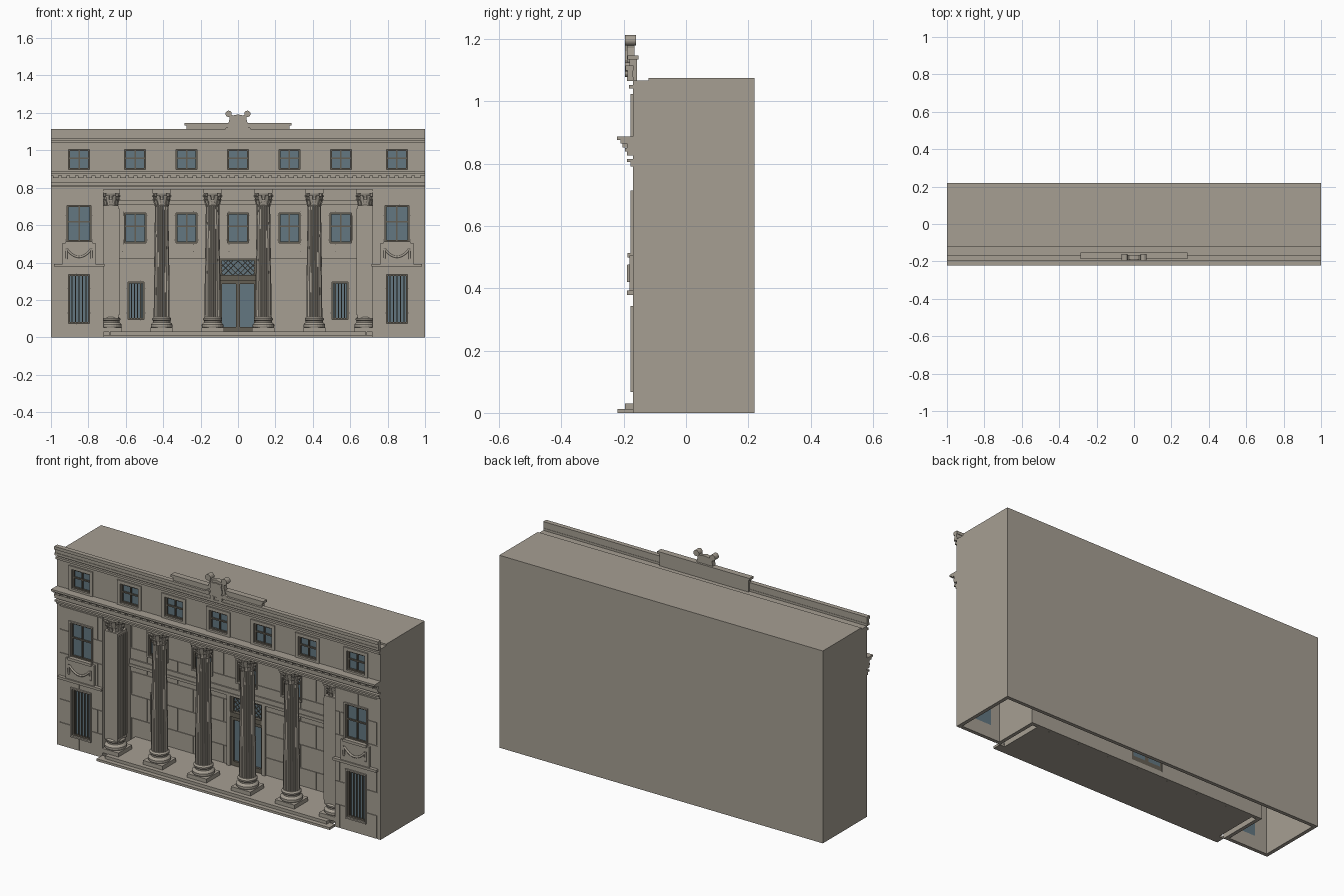
import bpy, bmesh, math
from mathutils import Matrix, Vector

if "Cube" in bpy.data.objects:
    bpy.data.objects.remove(bpy.data.objects["Cube"])


def material(name, rgb):
    m = bpy.data.materials.new(name)
    m.use_nodes = True
    m.diffuse_color = (*rgb, 1)
    m.node_tree.nodes["Principled BSDF"].inputs["Base Color"].default_value = (*rgb, 1)
    return m


STONE = material("warm stone", (0.38, 0.345, 0.29))
BRONZE = material("dark bronze", (0.13, 0.115, 0.09))
GLASS = material("slate glass", (0.125, 0.185, 0.22))


def finish(name, bm, mat):
    bmesh.ops.recalc_face_normals(bm, faces=bm.faces)
    me = bpy.data.meshes.new(name)
    bm.to_mesh(me)
    bm.free()
    me.materials.append(mat)
    ob = bpy.data.objects.new(name, me)
    bpy.context.scene.collection.objects.link(ob)
    return ob


def add_box(bm, x0, x1, y0, y1, z0, z1):
    mid = Vector(((x0 + x1) / 2, (y0 + y1) / 2, (z0 + z1) / 2))
    size = Matrix.Diagonal((x1 - x0, y1 - y0, z1 - z0, 1))
    bmesh.ops.create_cube(bm, size=1, matrix=Matrix.Translation(mid) @ size)


def boxes(name, items, mat=STONE):
    bm = bmesh.new()
    for b in items:
        add_box(bm, *b)
    return finish(name, bm, mat)


def carve(ob, *cutters):
    for c in cutters:
        c.hide_render = True
        mod = ob.modifiers.new("cut", 'BOOLEAN')
        mod.object, mod.operation, mod.solver = c, 'DIFFERENCE', 'EXACT'
    dg = bpy.context.evaluated_depsgraph_get()
    me = bpy.data.meshes.new_from_object(ob.evaluated_get(dg))
    ob.modifiers.clear()
    ob.data = me
    for c in cutters:
        bpy.data.objects.remove(c)


def lathe(bm, x, y, profile, n=24, groove=0.0):
    rings = []
    for r, z in profile:
        ring = []
        for i in range(n):
            a = 2 * math.pi * i / n
            q = r * (1 - groove) if i % 3 == 0 else r
            ring.append(bm.verts.new((x + q * math.cos(a), y + q * math.sin(a), z)))
        rings.append(ring)
    for lo, hi in zip(rings, rings[1:]):
        for i in range(n):
            j = (i + 1) % n
            bm.faces.new((lo[i], lo[j], hi[j], hi[i]))
    bm.faces.new(rings[0])
    bm.faces.new(rings[-1])


def prism(name, pts, y0, y1, mat=STONE):
    bm = bmesh.new()
    f = bm.faces.new([bm.verts.new((x, y0, z)) for x, z in pts])
    ext = bmesh.ops.extrude_face_region(bm, geom=[f])["geom"]
    bmesh.ops.translate(bm, vec=(0, y1 - y0, 0), verts=[v for v in ext if isinstance(v, bmesh.types.BMVert)])
    return finish(name, bm, mat)


def tube(name, paths, radius, mat):
    cu = bpy.data.curves.new(name, 'CURVE')
    cu.dimensions = '3D'
    cu.bevel_depth, cu.bevel_resolution = radius, 1
    for path in paths:
        sp = cu.splines.new('POLY')
        sp.points.add(len(path) - 1)
        for p, co in zip(sp.points, path):
            p.co = (*co, 1)
    cu.materials.append(mat)
    ob = bpy.data.objects.new(name, cu)
    bpy.context.scene.collection.objects.link(ob)


# Planes and window layout: x positions, half width, z range, bars, surround width
FRONT, BACK, INNER = -0.17, 0.22, 0.08
T, OPEN = 0.02, 0.72
attic_x = [-0.85, -0.55, -0.275, 0, 0.275, 0.55, 0.85]
LAYOUT = [
    ("attic_window", FRONT, attic_x, 0.056, 0.897, 1.005, 0, 0.018),
    ("wing_upper_window", FRONT, [-0.85, 0.85], 0.065, 0.513, 0.705, 0, 0.008),
    ("wing_lower_window", FRONT, [-0.85, 0.85], 0.056, 0.075, 0.335, 5, 0.008),
    ("portico_upper_window", INNER, attic_x[1:-1], 0.057, 0.505, 0.665, 0, 0.008),
    ("portico_lower_window", INNER, [-0.545, 0.545], 0.042, 0.095, 0.295, 4, 0.008),
]
holes = {FRONT: [(-OPEN, OPEN, -0.3, 0, -0.1, 0.79)], INNER: [(-0.1, 0.1, 0, 0.2, 0.03, 0.42)]}

# Windows: stone surround, bronze frame and bars, glass plate
for name, y, xs, w, z0, z1, bars, s in LAYOUT:
    surround, frame, glass = [], [], []
    for x in xs:
        a, b = x - w, x + w
        holes[y].append((a, b, y - 0.1, y + 0.1, z0, z1))
        for p, q, r, t in ((a - s, a, z0 - s, z1 + s), (b, b + s, z0 - s, z1 + s),
                           (a, b, z1, z1 + s), (a, b, z0 - s, z0)):
            surround.append((p, q, y - 0.008, y + 0.004, r, t))
        e = 0.008
        for p, q, r, t in ((a, a + e, z0, z1), (b - e, b, z0, z1),
                           (a, b, z1 - e, z1), (a, b, z0, z0 + e)):
            frame.append((p, q, y + 0.003, y + 0.018, r, t))
        if bars:
            for i in range(1, bars + 1):
                c = a + 2 * w * i / (bars + 1)
                frame.append((c - 0.003, c + 0.003, y + 0.002, y + 0.008, z0, z1))
        else:
            h = z0 + 0.55 * (z1 - z0)
            frame.append((x - 0.004, x + 0.004, y + 0.006, y + 0.017, z0, z1))
            frame.append((a, b, y + 0.006, y + 0.017, h - 0.004, h + 0.004))
        glass.append((a, b, y + 0.013, y + 0.019, z0, z1))
    boxes(name + "_surround", surround)
    boxes(name + "_frame", frame, BRONZE)
    boxes(name + "_glass", glass, GLASS)


# Front and portico walls with openings and ashlar joints
def ashlar(wall, y, half, step):
    g, rows = 0.002, [0.13 * i for i in range(7)]
    level = boxes("joint_cutter", [(-half, half, y - 0.05, y + 0.004, z - g, z + g) for z in rows[1:]])
    upright = []
    for i, z in enumerate(rows[:-1]):
        n = int(half / step) + 1
        for k in range(-n, n + 1):
            x = (k + 0.25 + 0.5 * (i % 2)) * step
            upright.append((x - g, x + g, y - 0.05, y + 0.004, z, z + 0.13))
    carve(wall, boxes("opening_cutter", holes[y]), level, boxes("upright_cutter", upright))


front_wall = boxes("front_wall", [(-1, 1, FRONT, FRONT + T, 0, 1.066)])
ashlar(front_wall, FRONT, 1.1, 0.23)
portico_wall = boxes("portico_wall", [(-OPEN - T, OPEN + T, INNER, INNER + T, 0, 0.81)])
ashlar(portico_wall, INNER, 0.8, 0.19)

# Open-bottomed shell
boxes("back_wall", [(-1, 1, BACK - T, BACK, 0, 1.075)])
boxes("side_walls", [(s - T * (s > 0), s + T * (s < 0), FRONT, BACK, 0, 1.066) for s in (-1, 1)])
boxes("roof", [(-1, 1, -0.12, BACK, 1.055, 1.075), (-1, 1, FRONT, -0.12, 1.045, 1.066)])
boxes("portico_ceiling", [(-OPEN - T, OPEN + T, FRONT + T, INNER + T, 0.79, 0.81)])
boxes("portico_returns", [(min(s * OPEN, s * (OPEN + T)), max(s * OPEN, s * (OPEN + T)),
                           FRONT + T, INNER + T, 0, 0.8) for s in (-1, 1)])
boxes("portico_floor", [(-0.69, 0.69, FRONT, INNER, 0, 0.03)])
boxes("front_steps", [(-0.72, 0.72, -0.22, FRONT, 0, 0.013), (-0.685, 0.685, -0.195, FRONT, 0, 0.03)])
boxes("portico_bands", [(-OPEN, OPEN, INNER - 0.012, INNER, 0.42, 0.435),
                        (-OPEN, OPEN, INNER - 0.008, INNER, 0.435, 0.46),
                        (-OPEN, OPEN, INNER - 0.012, INNER, 0.71, 0.735)])

# Entablature, upper cornice and parapet
boxes("entablature", [(-1, 1, y, FRONT + 0.005, a, b) for a, b, y in (
    (0.79, 0.805, -0.178), (0.805, 0.815, -0.19), (0.825, 0.838, -0.19), (0.838, 0.85, -0.195),
    (0.85, 0.865, -0.19), (0.865, 0.875, -0.21), (0.875, 0.886, -0.222))])
boxes("dentils", [(-0.99 + i * 0.045, -0.96 + i * 0.045, -0.203, -0.185, 0.852, 0.865) for i in range(44)])
boxes("upper_cornice", [(-1, 1, -0.183, FRONT, 1.04, 1.052), (-1, 1, -0.19, -0.168, 1.064, 1.078)])
boxes("parapet", [(-1, 1, -0.187, -0.17, 1.064, 1.115), (-1, 1, -0.194, -0.168, 1.098, 1.115)])
boxes("centre_parapet", [(-0.275, 0.275, -0.182, -0.158, 1.066, 1.135),
                         (-0.285, 0.285, -0.187, -0.153, 1.133, 1.146)])


# Crest: shield, raised face and scrolls
def shield(k):
    half = [(0, 1.192), (0.028, 1.186), (0.05, 1.198), (0.045, 1.17), (0.054, 1.13), (0.042, 1.1), (0, 1.08)]
    pts = half + [(-x, z) for x, z in half[-2:0:-1]]
    return [(x * k, 1.14 + (z - 1.14) * k) for x, z in pts]


prism("crest_shield", shield(1), -0.19, -0.165)
prism("crest_face", shield(0.72), -0.196, -0.185)
bm = bmesh.new()
for s in (-1, 1):
    for x, z, r in ((0.05, 1.195, 0.017), (0.055, 1.11, 0.014), (0.025, 1.09, 0.012)):
        m = Matrix.Translation((s * x, -0.178, z)) @ Matrix.Rotation(math.pi / 2, 4, 'X')
        bmesh.ops.create_cone(bm, cap_ends=True, segments=14, radius1=r, radius2=r, depth=0.034, matrix=m)
finish("crest_scrolls", bm, STONE)

# Columns and end pilasters with leafy capitals
CY = -0.11
base = [(0.054, 0.05), (0.058, 0.058), (0.058, 0.068), (0.052, 0.075), (0.046, 0.08),
        (0.046, 0.088), (0.051, 0.093), (0.051, 0.1), (0.044, 0.108)]
bell = [(0.036, 0.7), (0.039, 0.705), (0.036, 0.71), (0.038, 0.745), (0.047, 0.768)]


def capital(bm, x):
    lathe(bm, x, CY, bell)
    for row, (r, z, h) in enumerate(((0.04, 0.722, 0.03), (0.043, 0.743, 0.032))):
        for i in range(8):
            turn = Matrix.Translation((x, CY, 0)) @ Matrix.Rotation((i + row / 2) * math.pi / 4, 4, 'Z')
            leaf = turn @ Matrix.Translation((r, 0, z)) @ Matrix.Rotation(0.25, 4, 'Y')
            bmesh.ops.create_cube(bm, size=1, matrix=leaf @ Matrix.Diagonal((0.006, 0.019, h, 1)))
            tip = turn @ Matrix.Translation((r + 0.006, 0, z + h / 2 - 0.003))
            bmesh.ops.create_cube(bm, size=1, matrix=tip @ Matrix.Diagonal((0.01, 0.016, 0.006, 1)))
    for i in range(4):
        m = Matrix.Translation((x, CY, 0.762)) @ Matrix.Rotation((i + 0.5) * math.pi / 2, 4, 'Z')
        m = m @ Matrix.Translation((0.052, 0, 0)) @ Matrix.Rotation(math.pi / 2, 4, 'X')
        bmesh.ops.create_cone(bm, cap_ends=True, segments=10, radius1=0.01, radius2=0.01, depth=0.012, matrix=m)
    add_box(bm, x - 0.048, x + 0.048, CY - 0.048, CY + 0.048, 0.77, 0.791)


for i in range(6):
    x = (i - 2.5) * 0.272
    end = i in (0, 5)
    bm = bmesh.new()
    add_box(bm, x - 0.06, x + 0.06, CY - 0.06, CY + 0.06, 0.028, 0.052)
    lathe(bm, x, CY, base)
    capital(bm, x)
    if end:
        add_box(bm, x - 0.042, x + 0.042, CY - 0.042, CY + 0.042, 0.1, 0.705)
        inner = x - math.copysign(0.043, x)
        for k in range(5):
            y = CY - 0.034 + k * 0.017
            add_box(bm, inner - 0.004, inner + 0.004, y - 0.005, y + 0.005, 0.12, 0.69)
    else:
        lathe(bm, x, CY, [(0.043, 0.105), (0.042, 0.3), (0.036, 0.705)], 54, 0.1)
    finish(("end_pilaster_" if end else "column_") + str(i), bm, STONE)

# Entrance: frame, twin glazed leaves, lintel and lattice fanlight
y = INNER
boxes("door_surround", [(s * 0.108 - 0.01, s * 0.108 + 0.01, y - 0.012, y + T, 0.03, 0.435) for s in (-1, 1)])
frame = [(-0.1, 0.1, y - 0.01, y + 0.018, 0.305, 0.332), (-0.1, 0.1, y, y + 0.018, 0.03, 0.055),
         (-0.1, 0.1, y, y + 0.018, 0.285, 0.305), (-0.01, 0.01, y, y + 0.018, 0.03, 0.305),
         (-0.1, 0.1, y, y + 0.018, 0.41, 0.42)]
frame += [(s * 0.093 - 0.008, s * 0.093 + 0.008, y, y + 0.018, 0.03, 0.42) for s in (-1, 1)]
boxes("door_frame", frame, BRONZE)
boxes("door_glass", [(-0.1, 0.1, y + 0.012, y + 0.018, 0.03, 0.42)], GLASS)
bars = []
for s in (-1, 1):
    for k in range(-5, 4):
        lo, hi = k * 0.026, k * 0.026 + 0.08
        a, b = max(lo, -0.092), min(hi, 0.092)
        if b > a:
            bars.append([(s * a, y + 0.008, 0.332 + a - lo), (s * b, y + 0.008, 0.332 + b - lo)])
tube("fanlight_lattice", bars, 0.002, BRONZE)

# Wing panels with ledges and swags
panel, swags = [], []
for x in (-0.85, 0.85):
    panel += [(x - 0.088, x + 0.088, -0.182, FRONT, 0.39, 0.505), (x - 0.072, x + 0.072, -0.188, FRONT, 0.498, 0.513),
              (x - 0.135, x + 0.135, -0.189, FRONT, 0.378, 0.392)]
    swags.append([(x + t / 6 * 0.065, -0.184, 0.43 + 0.04 * (t / 6) ** 2) for t in range(-6, 7)])
    for s in (-1, 1):
        swags.append([(x + s * 0.065, -0.184, 0.475), (x + s * 0.068, -0.184, 0.42)])
boxes("wing_panels", panel)
tube("wing_swags", swags, 0.006, STONE)
